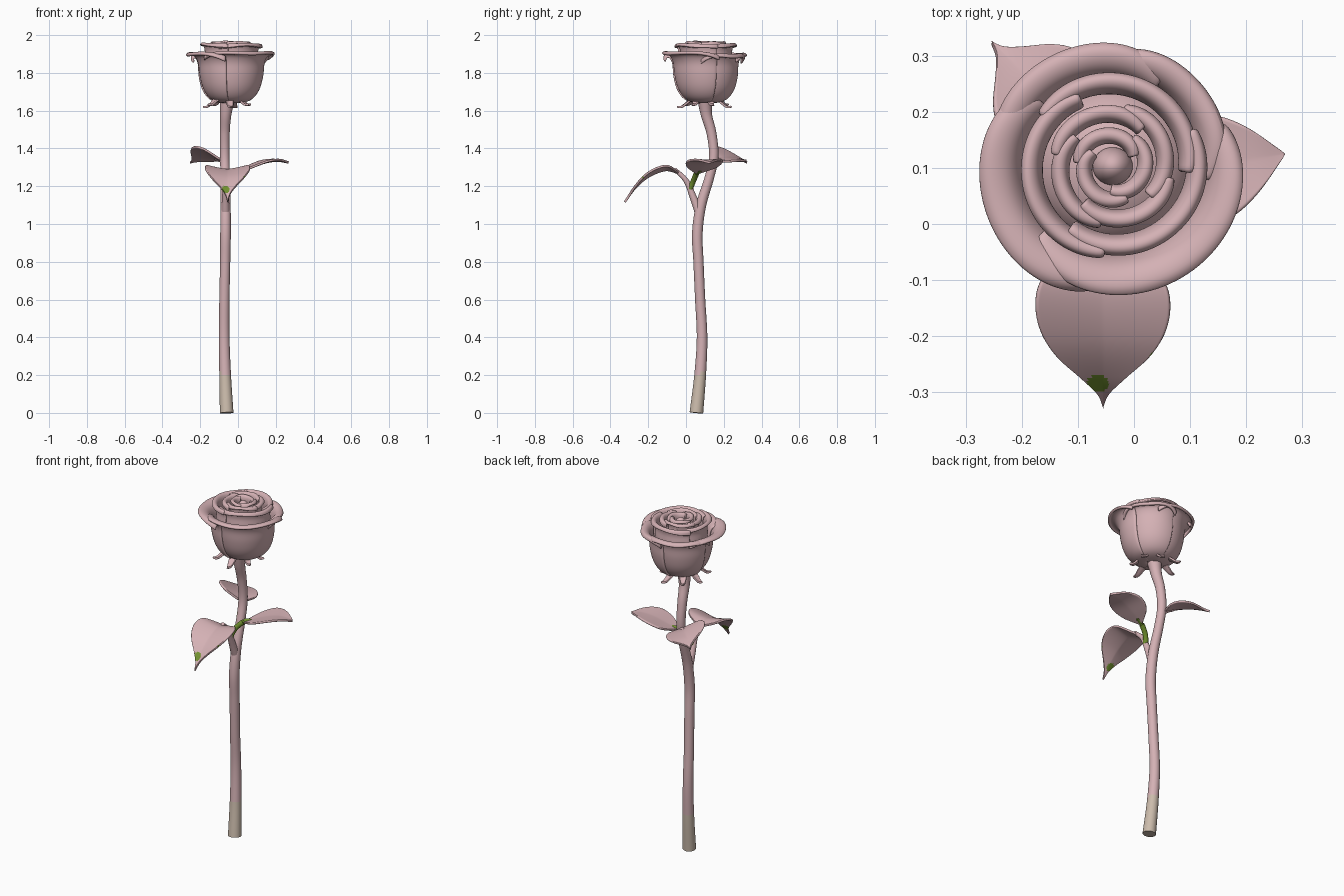
import bpy, bmesh, math
from mathutils import Vector

cube = bpy.data.objects.get("Cube")
if cube:
    bpy.data.objects.remove(cube)


def material(name, rgb):
    m = bpy.data.materials.new(name)
    m.use_nodes = True
    m.diffuse_color = (*rgb, 1)
    m.node_tree.nodes["Principled BSDF"].inputs["Base Color"].default_value = (*rgb, 1)
    return m


PINK = material("dusty pink", (0.66, 0.44, 0.46))
BEIGE = material("pale beige", (0.60, 0.50, 0.41))
GREEN = material("leaf green", (0.17, 0.29, 0.03))


def along(points, t):
    """Smooth point on a path through the given points, t from 0 to 1."""
    p = [Vector(q) if isinstance(q, (tuple, list)) else Vector((q, 0)) for q in points]
    s = min(max(t, 0), 1) * (len(p) - 1)
    i = min(int(s), len(p) - 2)
    f = s - i
    a = p[i - 1] if i else p[0] * 2 - p[1]
    d = p[i + 2] if i + 2 < len(p) else p[-1] * 2 - p[-2]
    b, c = p[i], p[i + 1]
    return b + 0.5 * f * (c - a + f * (2 * a - 5 * b + 4 * c - d + f * (3 * (b - c) + d - a)))


def surface(name, fn, nu, nv, mats=(PINK,), rule=None, thick=0, cap=False):
    """Grid mesh from fn(u, v), both 0 to 1; optional thickness and end caps."""
    bm = bmesh.new()
    rows = [[bm.verts.new(fn(i / nu, j / nv)) for j in range(nv + 1)] for i in range(nu + 1)]
    for i in range(nu):
        for j in range(nv):
            bm.faces.new((rows[i][j], rows[i + 1][j], rows[i + 1][j + 1], rows[i][j + 1]))
    bmesh.ops.remove_doubles(bm, verts=bm.verts, dist=0.00005)
    if cap:
        bmesh.ops.holes_fill(bm, edges=bm.edges, sides=0)
    bmesh.ops.recalc_face_normals(bm, faces=bm.faces)
    for f in bm.faces:
        f.material_index = rule(f.calc_center_median()) if rule else 0
    me = bpy.data.meshes.new(name)
    bm.to_mesh(me)
    bm.free()
    for m in mats:
        me.materials.append(m)
    ob = bpy.data.objects.new(name, me)
    bpy.context.collection.objects.link(ob)
    bpy.ops.object.select_all(action='DESELECT')
    ob.select_set(True)
    bpy.context.view_layer.objects.active = ob
    bpy.ops.object.shade_smooth_by_angle(angle=math.radians(50))
    if thick:
        solid = ob.modifiers.new("Thickness", 'SOLIDIFY')
        solid.thickness = thick
        solid.offset = 0
        ob.modifiers.new("Rounding", 'SUBSURF').levels = 1
    return ob


def tube(name, path, radii, steps, **kw):
    """Round stalk along a path."""
    def fn(u, v):
        c = along(path, u)
        t = (along(path, min(u + 0.01, 1)) - along(path, max(u - 0.01, 0))).normalized()
        x = Vector((1, 0, 0)) if abs(t.x) < 0.8 else Vector((0, 1, 0))
        x = (x - t * x.dot(t)).normalized()
        a = v * math.tau
        return c + along(radii, u).x * (x * math.cos(a) + t.cross(x) * math.sin(a))
    return surface(name, fn, steps, 20, cap=True, **kw)


def leaf(name, spine, side, width, fold, shape, n=24, thick=0.012, **kw):
    """Leaf blade folded up along its midrib."""
    side = Vector(side)

    def fn(u, v):
        s = 2 * v - 1
        w = width * max(along(shape, u).x, 0)
        rise = fold * (abs(s) ** 1.3)
        return along(spine, u) + w * (side * s + Vector((0, 0, rise)))
    return surface(name, fn, n, n, thick=thick, **kw)


# Stem with a pale cut end and one small green patch
def stem_colour(c):
    if c.z < 0.21:
        return 1
    return 2 if abs(c.z - 1.27) < 0.02 and c.x < -0.08 and c.y > 0.11 else 0


stem = [(-0.06, 0.055, 0), (-0.068, 0.075, 0.2), (-0.073, 0.085, 0.4), (-0.072, 0.075, 0.6),
        (-0.068, 0.066, 0.8), (-0.066, 0.06, 0.95), (-0.066, 0.08, 1.1), (-0.068, 0.125, 1.25),
        (-0.07, 0.147, 1.36), (-0.07, 0.135, 1.48), (-0.065, 0.108, 1.58), (-0.055, 0.1, 1.67)]
tube("stem", stem, [0.036, 0.031, 0.028, 0.027, 0.027, 0.028, 0.027, 0.025, 0.025, 0.026, 0.03, 0.042],
     100, mats=(PINK, BEIGE, GREEN), rule=stem_colour)

# Leaf stalks
tube("front_stalk", [(-0.066, 0.065, 1.07), (-0.066, 0.035, 1.15), (-0.062, 0, 1.23), (-0.058, -0.06, 1.29)],
     [0.022, 0.018, 0.014, 0.01], 20)
tube("left_stalk", [(-0.064, 0.02, 1.18), (-0.045, 0.04, 1.23), (0.0, 0.06, 1.275), (0.04, 0.075, 1.285)],
     [0.014, 0.014, 0.014, 0.009], 16, mats=(GREEN,))
tube("back_stalk", [(-0.07, 0.14, 1.31), (-0.085, 0.16, 1.335), (-0.12, 0.19, 1.345)],
     [0.016, 0.013, 0.008], 12)


# Leaves, the front one with green patches
def front_colour(c):
    spot = math.hypot(c.x + 0.065, (c.y + 0.28) * 1.4) < 0.021
    edge = c.x > 0 and c.y < -0.225 and c.x - 0.8 * c.y > 0.215
    return 1 if spot or edge else 0


broad = [0.1, 0.72, 0.95, 1, 0.9, 0.68, 0.36, 0.1, 0]
oval = [0.08, 0.45, 0.8, 0.98, 1, 0.86, 0.62, 0.32, 0]
leaf("front_leaf", [(-0.058, -0.04, 1.27), (-0.056, -0.11, 1.285), (-0.055, -0.2, 1.25),
                    (-0.055, -0.27, 1.19), (-0.055, -0.325, 1.115)],
     (1, 0, 0), 0.12, 0.2, broad, n=48, mats=(PINK, GREEN), rule=front_colour)
leaf("left_leaf", [(0.0, 0.06, 1.27), (0.06, 0.083, 1.295), (0.14, 0.1, 1.325),
                   (0.21, 0.115, 1.335), (0.27, 0.125, 1.325)],
     (-0.2, 0.98, 0), 0.098, 0.08, oval)
leaf("back_leaf", [(-0.085, 0.155, 1.335), (-0.13, 0.2, 1.35), (-0.18, 0.25, 1.35),
                   (-0.22, 0.29, 1.34), (-0.255, 0.325, 1.325)],
     (-0.7, -0.7, 0.36), 0.105, 0.2, broad)

# Flower head
CX, CY = -0.038, 0.103


def petal(name, profile, middle, span, lift=0.0, grow=1.0, spiral=0.006, dip=0.02, thick=0.015):
    """Curved petal: a profile swept through an arc, its rim drawn in at both ends."""
    def fn(u, v):
        s = 2 * u - 1
        r, z = along(profile, v)
        top = v ** 3
        end = abs(s) ** 4
        r = r * (1 + (grow - 1) * top) + spiral * s - 0.9 * dip * end * top
        z += lift * top - dip * end * top + 0.004 * math.sin(5 * s + middle) * top
        a = math.radians(middle + s * span / 2)
        return CX + r * math.cos(a), CY + r * math.sin(a), z
    return surface(name, fn, 26, 18, thick=thick)


outer = [(0.02, 1.645), (0.095, 1.66), (0.14, 1.715), (0.16, 1.79), (0.166, 1.85),
         (0.185, 1.889), (0.213, 1.897), (0.225, 1.882)]
middle_ring = [(0.11, 1.76), (0.135, 1.85), (0.132, 1.91), (0.14, 1.943), (0.153, 1.95), (0.16, 1.936)]
inner_ring = [(0.07, 1.82), (0.09, 1.88), (0.086, 1.93), (0.092, 1.955), (0.102, 1.957), (0.107, 1.945)]
heart_ring = [(0.04, 1.84), (0.05, 1.9), (0.047, 1.94), (0.052, 1.958), (0.06, 1.96), (0.065, 1.95)]

for label, mid, span, lift, grow in (("front", -58, 158, 0.018, 1.03), ("right", 200, 125, 0.012, 1.06),
                                     ("back", 118, 115, 0.005, 0.98), ("left", 42, 100, -0.002, 0.93)):
    petal("outer_petal_" + label, outer, mid, span, lift, grow, spiral=0.008, dip=0.035)
for ring, profile, count, start, span in (("middle", middle_ring, 3, 70, 150), ("inner", inner_ring, 4, 20, 118),
                                          ("heart", heart_ring, 3, 100, 150)):
    for i in range(count):
        petal(f"{ring}_petal_{i + 1}", profile, start + i * 360 / count, span,
              lift=0.006 * (i % 2), spiral=0.009, dip=0.012, thick=0.013)

# Solid filling between the petals, and the central bud
for name, size, z in (("flower_filling", (0.145, 0.145, 0.115), 1.795), ("central_bud", (0.036, 0.034, 0.06), 1.9)):
    bpy.ops.mesh.primitive_uv_sphere_add(segments=32, ring_count=16, location=(CX, CY, z))
    ob = bpy.context.object
    ob.name = name
    ob.scale = size
    ob.data.materials.append(PINK)
    bpy.ops.object.shade_smooth()

# Sepals curling out below the flower
slim = [0.8, 1, 1, 0.9, 0.7, 0.45, 0.1]
for i in range(7):
    a = math.radians(20 + i * 360 / 7)
    d = Vector((math.cos(a), math.sin(a), 0))
    droop = 0.012 * (i % 2)
    reach = 1 if i % 3 else 0.88
    base = Vector((-0.055, 0.1, 0))
    spine = [base + d * r * reach + Vector((0, 0, z)) for r, z in
             ((0.02, 1.635), (0.06, 1.66), (0.095, 1.652 - droop), (0.125, 1.63 - droop), (0.15, 1.634 - droop))]
    leaf(f"sepal_{i + 1}", [tuple(p) for p in spine], (-d.y, d.x, 0), 0.022, 0.15, slim, n=10, thick=0.011)
